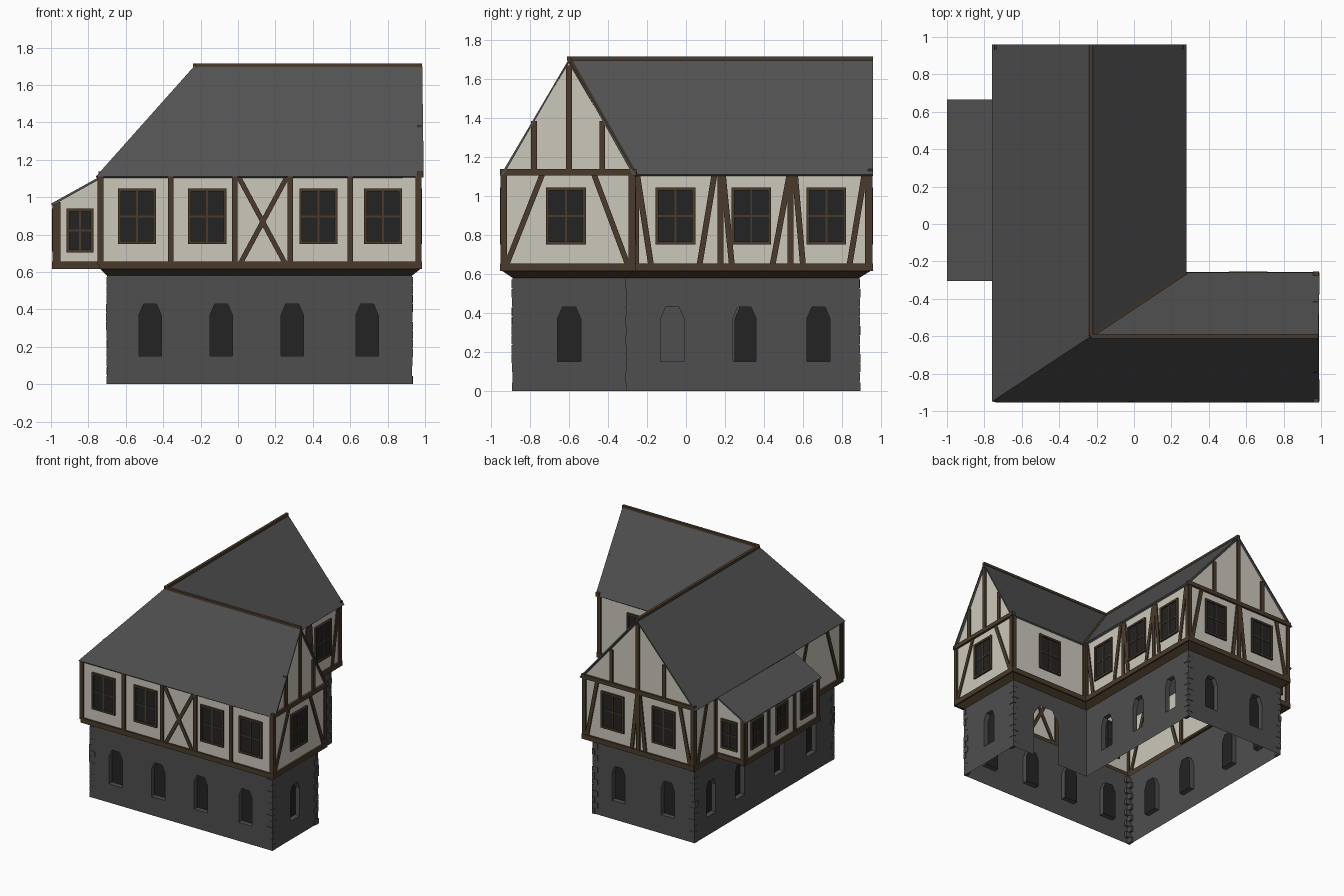
import bpy, bmesh, random
from mathutils import Vector

if "Cube" in bpy.data.objects:
    bpy.data.objects.remove(bpy.data.objects["Cube"])
random.seed(4)


def mat(name, r, g, b):
    m = bpy.data.materials.new(name)
    m.diffuse_color = (r, g, b, 1)
    m.use_nodes = True
    m.node_tree.nodes["Principled BSDF"].inputs["Base Color"].default_value = m.diffuse_color
    return m


STONE = mat("stone grey", .077, .077, .077)
ROOF = mat("roof grey", .083, .083, .083)
CREAM = mat("cream plaster", .60, .575, .50)
WOOD = mat("brown timber", .068, .044, .025)
DARK = mat("dark pane", .017, .017, .017)


def finish(bm, name, *mats):
    me = bpy.data.meshes.new(name)
    bm.to_mesh(me)
    bm.free()
    ob = bpy.data.objects.new(name, me)
    for m in mats:
        me.materials.append(m)
    bpy.context.collection.objects.link(ob)
    return ob


class Face:
    """Vertical wall plane: normal axis, position, outward sign."""
    def __init__(self, axis, pos, sign):
        self.axis, self.pos, self.sign = axis, pos, sign
        self.n = Vector((sign, 0, 0)) if axis == 'x' else Vector((0, sign, 0))

    def p(self, c, z, d=0):
        o = self.pos + self.sign * d
        return Vector((o, c, z) if self.axis == 'x' else (c, o, z))


def sheet(name, f, outline, m, holes=(), pane=True, depth=.04):
    """Flat wall with recessed openings."""
    bm = bmesh.new()
    edges, rings = [], []
    for loop in [outline, *holes]:
        vs = [bm.verts.new(f.p(c, z)) for c, z in loop]
        edges += [bm.edges.new((vs[i - 1], vs[i])) for i in range(len(vs))]
        rings.append(vs)
    bmesh.ops.triangle_fill(bm, use_beauty=True, edges=edges, normal=f.n)
    bm.normal_update()
    for fc in bm.faces:
        if fc.normal.dot(f.n) < 0:
            fc.normal_flip()
    for vs in rings[1:]:
        inner = [bm.verts.new(v.co - f.n * depth) for v in vs]
        mid = sum((v.co for v in vs), Vector()) / len(vs)
        for i in range(len(vs)):
            q = bm.faces.new((vs[i - 1], vs[i], inner[i], inner[i - 1]))
            q.normal_update()
            if q.normal.dot(mid - q.calc_center_median()) < 0:
                q.normal_flip()
        if pane:
            q = bm.faces.new(inner)
            q.material_index = 1
            q.normal_update()
            if q.normal.dot(f.n) < 0:
                q.normal_flip()
    return finish(bm, name, m, DARK)


def hexa(bm, a, b, mi=0):
    A, B = [bm.verts.new(v) for v in a], [bm.verts.new(v) for v in b]
    fs = [bm.faces.new(A), bm.faces.new(B[::-1])]
    fs += [bm.faces.new((A[i - 1], B[i - 1], B[i], A[i])) for i in range(4)]
    for q in fs:
        q.material_index = mi
    bmesh.ops.recalc_face_normals(bm, faces=fs)


def slab(bm, f, pts, out, inn, mi=0):
    hexa(bm, [f.p(c, z, out) for c, z in pts], [f.p(c, z, -inn) for c, z in pts], mi)


def bar(bm, f, c0, c1, z0, z1, out=.012, inn=.012, mi=0):
    slab(bm, f, [(c0, z0), (c1, z0), (c1, z1), (c0, z1)], out, inn, mi)


def brace(bm, f, c0, z0, c1, z1, w=.03):
    h = w / 2
    slab(bm, f, [(c0 - h, z0), (c0 + h, z0), (c1 + h, z1), (c1 - h, z1)], .009, .009)


def window(bm, f, c, z0=.75, z1=1.045, w=.205):
    a, b, t = c - w / 2, c + w / 2, .016
    bar(bm, f, a, b, z0, z1, .004, .004, 1)
    for l, r in ((a, a + t), (b - t, b)):
        bar(bm, f, l, r, z0, z1, .014, .01)
    for l, r in ((z0, z0 + t), (z1 - t, z1)):
        bar(bm, f, a, b, l, r, .015, .01)
    zm = (z0 + z1) / 2
    bar(bm, f, c - .005, c + .005, z0, z1, .009, .008)
    bar(bm, f, a, b, zm - .005, zm + .005, .008, .008)


def timber(name, f, span, posts, braces, windows, ztop=1.11, **kw):
    bm = bmesh.new()
    bar(bm, f, span[0] - .01, span[1] + .01, .615, .655, .014)
    for p in posts:
        c, z0, z1 = p if isinstance(p, tuple) else (p, .64, ztop)
        bar(bm, f, c - .015, c + .015, z0, z1)
    for b0, b1 in braces:                       # bottom and top position
        brace(bm, f, b0, .65, b1, 1.105)
    for c in windows:
        window(bm, f, c, **kw)
    return bm


def arch(c):
    return [(c - .06, .15), (c + .06, .15), (c + .06, .37),
            (c + .034, .43), (c - .034, .43), (c - .06, .37)]


def rect(a, b, z0, z1):
    return [(a, z0), (b, z0), (b, z1), (a, z1)]


# Stone ground floor, open underneath
G = .6
for name, f, a, b, wins, pane in (
        ("stone_front", Face('y', -.89, -1), -.70, .93, (-.47, -.09, .29, .69), True),
        ("stone_left", Face('x', -.70, -1), -.89, .89, (-.6, -.19, .31, .68), True),
        ("stone_back", Face('y', .89, 1), -.70, .21, (-.46, -.02), True),
        ("stone_wing_end", Face('x', .93, 1), -.89, -.31, (-.6,), True),
        ("stone_yard_side", Face('x', .21, 1), -.31, .89, (-.07, .30, .68), False)):
    sheet(name, f, rect(a, b, 0, G), STONE, [arch(c) for c in wins], pane)
door = [(.21, 0), (.49, 0), (.49, .36), (.55, .45), (.67, .45), (.73, .36),
        (.73, 0), (.93, 0), (.93, G), (.21, G)]
sheet("stone_yard_door_wall", Face('y', -.31, 1), door, STONE)

# Corner stones
bm = bmesh.new()
for x, y, sx, sy in ((-.7, -.89, 1, 1), (.93, -.89, -1, 1), (.93, -.31, -1, -1),
                     (.21, .89, -1, -1), (-.7, .89, 1, -1)):
    for k in range(12):
        z, o = k * .048, random.uniform(.001, .006)
        lx, ly = (.045, .02) if k % 2 else (.02, .045)
        x0, x1, y0, y1 = x - sx * o, x + sx * lx, y - sy * o, y + sy * ly
        lo = [(x0, y0, z), (x1, y0, z), (x1, y1, z), (x0, y1, z)]
        hexa(bm, lo, [(u, v, z + .044) for u, v, _ in lo])
finish(bm, "corner_stones", STONE)

# Sloped timber jetty between the floors
bm = bmesh.new()
low = [(-.70, -.89), (.93, -.89), (.93, -.31), (.21, -.31), (.21, .89), (-.70, .89)]
upp = [(-.74, -.95), (.98, -.95), (.98, -.26), (.26, -.26), (.26, .955), (-.74, .955)]
L = [bm.verts.new((x, y, .58)) for x, y in low]
U = [bm.verts.new((x, y, .62)) for x, y in upp]
for i in range(6):
    bm.faces.new((L[i - 1], L[i], U[i], U[i - 1]))
finish(bm, "jetty", WOOD)

# Upper floor: plaster walls and timber frames
front, end = Face('y', -.94, -1), Face('x', .97, 1)
yard, yard_b = Face('x', .25, 1), Face('y', -.27, 1)
back, left = Face('y', .945, 1), Face('x', -.73, -1)
Z0, Z1 = .62, 1.115
sheet("plaster_front", front, rect(-.73, .97, Z0, Z1), CREAM)
sheet("plaster_yard", yard, rect(-.27, .945, Z0, Z1), CREAM)
sheet("plaster_wing_back", yard_b, rect(.25, .97, Z0, Z1), CREAM)
sheet("plaster_left", left, rect(-.94, .945, Z0, Z1), CREAM)
for name, f, a, b, m in (("plaster_wing_gable", end, -.94, -.27, -.602),
                         ("plaster_back_gable", back, -.73, .25, -.235)):
    sheet(name, f, [(a, Z0), (b, Z0), (b, 1.12), (m, 1.685), (a, 1.12)], CREAM)

bm = timber("f", front, (-.73, .97), (-.735, -.36, -.017, .28, .60, .965),
            ((.25, .005), (.015, .26)), (-.54, -.165, .43, .775))
finish(bm, "timber_front", WOOD, DARK)
bm = timber("e", end, (-.94, -.27),
            (-.935, -.28, (-.6, 1.12, 1.67), (-.78, 1.12, 1.385), (-.43, 1.12, 1.385)),
            ((-.92, -.74), (-.30, -.47)), (-.617,))
bar(bm, end, -.955, -.255, 1.105, 1.138, .018)
finish(bm, "timber_wing_gable", WOOD, DARK)
bm = timber("y", yard, (-.27, .945), (-.255, .177, .537, .935),
            ((-.18, -.25), (.07, .145), (.235, .19), (.445, .53), (.6, .56), (.84, .915)),
            (-.055, .335, .72))
finish(bm, "timber_yard", WOOD, DARK)
bm = timber("w", yard_b, (.25, .97), (.27, .96), (), (.61,))
finish(bm, "timber_wing_back", WOOD, DARK)
bm = timber("b", back, (-.73, .25),
            (-.725, .245, -.24, (-.235, 1.12, 1.67), (-.47, 1.12, 1.40), (0, 1.12, 1.40)),
            ((-.70, -.61), (.22, .13), (-.30, -.25), (-.18, -.23)), (-.465, -.01))
bar(bm, back, -.745, .265, 1.105, 1.138, .016)
finish(bm, "timber_back_gable", WOOD, DARK)
bm = timber("l", left, (-.94, .945), (-.93, -.31, .67, .935),
            ((-.9, -.75), (-.36, -.5), (.9, .78)), ())
finish(bm, "timber_left", WOOD, DARK)

# Lean-to bay on the left
bay, bay_f, bay_b = Face('x', -.98, -1), Face('y', -.29, -1), Face('y', .65, 1)
sheet("bay_plaster", bay, rect(-.29, .65, Z0, .97), CREAM)
bm = timber("bay", bay, (-.29, .65), (-.28, .02, .35, .64), (), (-.13, .185, .50),
            ztop=.965, z0=.71, z1=.94, w=.15)
for f, name in ((bay_f, "bay_plaster_front"), (bay_b, "bay_plaster_back")):
    sheet(name, f, [(-.98, Z0), (-.73, Z0), (-.73, 1.10), (-.98, .97)], CREAM)
    bar(bm, f, -.985, -.73, .615, .655, .014)
    bar(bm, f, -.98, -.95, .64, .975)
    window(bm, f, -.845, .705, .94, .145)
hexa(bm, [(-.98, -.29, .615), (-.70, -.29, .615), (-.70, .65, .615), (-.98, .65, .615)],
     [(-.98, -.29, .625), (-.70, -.29, .625), (-.70, .65, .625), (-.98, .65, .625)])
finish(bm, "bay_timber", WOOD, DARK)


# Roof planes
def roof(name, polys):
    bm = bmesh.new()
    for poly in polys:
        q = bm.faces.new([bm.verts.new(p) for p in poly])
        q.normal_update()
        if q.normal.z < 0:
            q.normal_flip()
    bmesh.ops.remove_doubles(bm, verts=bm.verts, dist=.001)
    ob = finish(bm, name, ROOF)
    s = ob.modifiers.new("thickness", 'SOLIDIFY')
    s.thickness, s.offset = .012, -1


E, R = 1.11, 1.705
hip, val, cross = (-.76, -.95, E), (.28, -.26, E), (-.23, -.6, R)
topA, topB = (-.23, .96, R), (.985, -.6, R)
roof("main_roof", [
    (hip, cross, topA, (-.76, .96, E)), (cross, val, (.28, .96, E), topA),
    (hip, (.993, -.95, E), topB, cross), (val, cross, topB, (.993, -.26, E))])
roof("bay_roof", [((-1, -.305, .965), (-.73, -.305, 1.115),
                   (-.73, .665, 1.115), (-1, .665, .965))])

# Ridge and valley timbers
bm = bmesh.new()
for a, b, w in ((cross, topA, (.011, 0, 0)), (cross, topB, (0, .011, 0)),
                (cross, val, (.006, -.008, 0))):
    a, b, w, h = Vector(a), Vector(b), Vector(w), Vector((0, 0, .01))
    hexa(bm, [a - w - h, a + w - h, a + w + h, a - w + h],
         [b - w - h, b + w - h, b + w + h, b - w + h])
finish(bm, "ridge_beams", WOOD)
